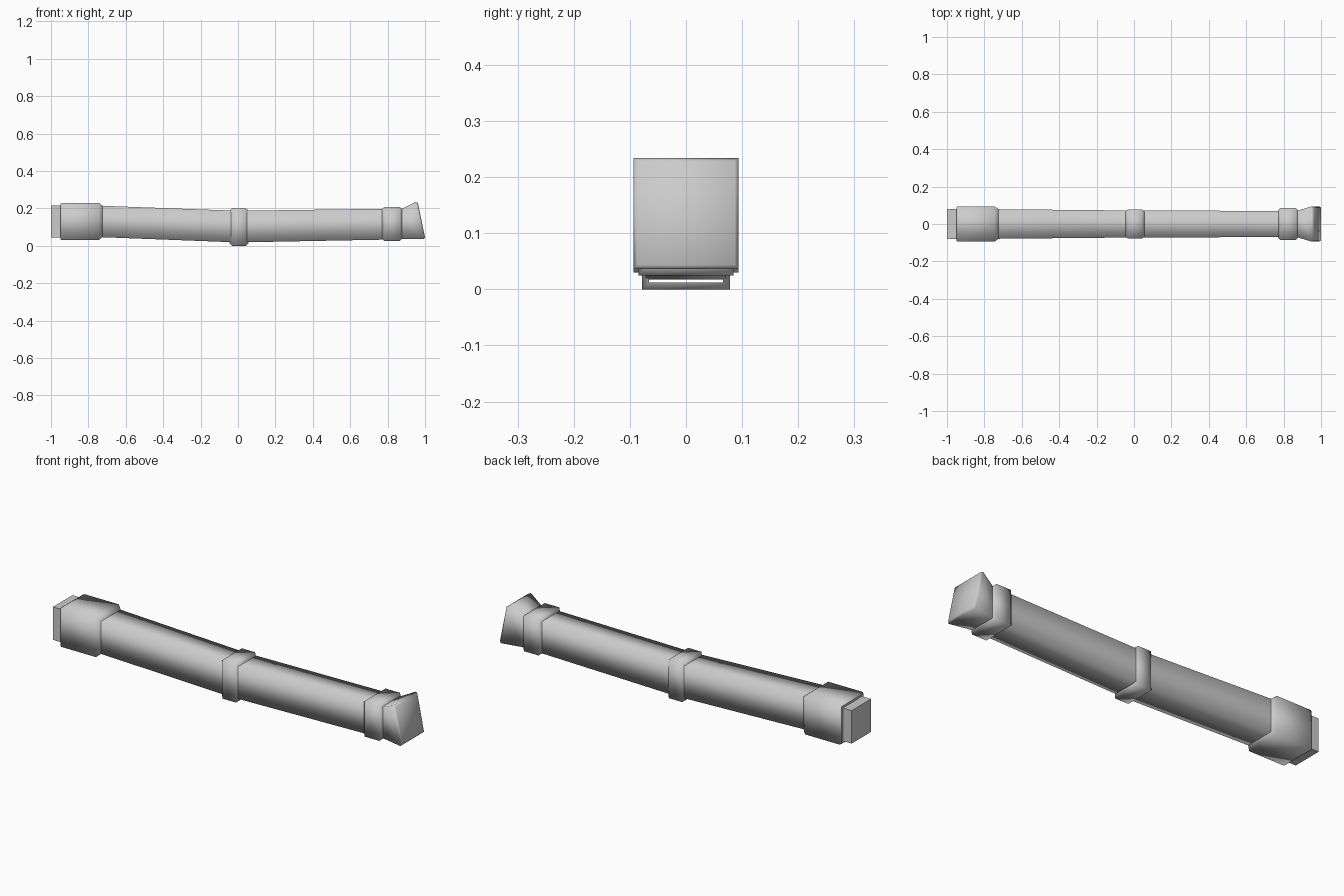
import bpy
import bmesh

cube = bpy.data.objects.get("Cube")
if cube:
    bpy.data.objects.remove(cube, do_unlink=True)

grey = bpy.data.materials.new("plain grey")
grey.use_nodes = True
colour = (0.6, 0.6, 0.6, 1)
grey.diffuse_color = colour
grey.node_tree.nodes["Principled BSDF"].inputs["Base Color"].default_value = colour


def loft(name, rings, cap_start=False, cap_end=False, smooth=True, sharp_start=0):
    """Square-section loft; each ring is (x_low, z_low, x_high, z_high, half_width)."""
    bm = bmesh.new()
    loops = []
    for xl, zl, xh, zh, w in rings:
        corners = [(xl, -w, zl), (xl, w, zl), (xh, w, zh), (xh, -w, zh)]
        loops.append([bm.verts.new(c) for c in corners])
    for a, b in zip(loops, loops[1:]):
        for i in range(4):
            j = (i + 1) % 4
            bm.faces.new((a[i], a[j], b[j], b[i]))
    if cap_start:
        bm.faces.new(loops[0])
    if cap_end:
        bm.faces.new(loops[-1])
    bmesh.ops.recalc_face_normals(bm, faces=bm.faces)
    for f in bm.faces:
        f.smooth = smooth
    # Crisp corners around the first rings
    for loop in loops[:sharp_start]:
        for i in range(4):
            bm.edges.get((loop[i], loop[(i + 1) % 4])).smooth = False
    mesh = bpy.data.meshes.new(name)
    bm.to_mesh(mesh)
    bm.free()
    mesh.materials.append(grey)
    obj = bpy.data.objects.new(name, mesh)
    bpy.context.collection.objects.link(obj)
    return obj


def upright(x, low, high, w):
    return (x, low, x, high, w)


# Plug at the rear end
loft("rear_plug", [upright(-1, .045, .215, .079), upright(-.94, .045, .215, .079)],
     cap_start=True, smooth=False)

# Thick rear sleeve with a short step down to the tube
loft("rear_sleeve", [upright(-.95, .034, .226, .09), upright(-.942, .03, .23, .094),
                     upright(-.745, .03, .23, .094), upright(-.725, .046, .214, .079)],
     cap_start=True, sharp_start=1)

# Two tapering tubes meeting at a slight bend
loft("rear_tube", [upright(-.73, .046, .214, .079), upright(0, .018, .187, .072)])
loft("front_tube", [upright(0, .018, .187, .072), upright(.79, .033, .198, .07)])

# Collars with short sloping shoulders
for name, x0, x1, low, high, w in (("middle_collar", -.045, .055, 0, .2, .078),
                                   ("front_collar", .77, .877, .025, .208, .085)):
    step = .012
    loft(name, [upright(x0, low + step, high - step, w - step),
                upright(x0 + step, low, high, w),
                upright(x1 - step, low, high, w),
                upright(x1, low + step, high - step, w - step)])

# Flared front end with a tilted, softly edged face
loft("flared_end", [(.86, .036, .86, .197, .071), (.89, .036, .88, .2, .073),
                    (.992, .036, .95, .234, .094), (1, .044, .962, .229, .087)],
     cap_end=True)
